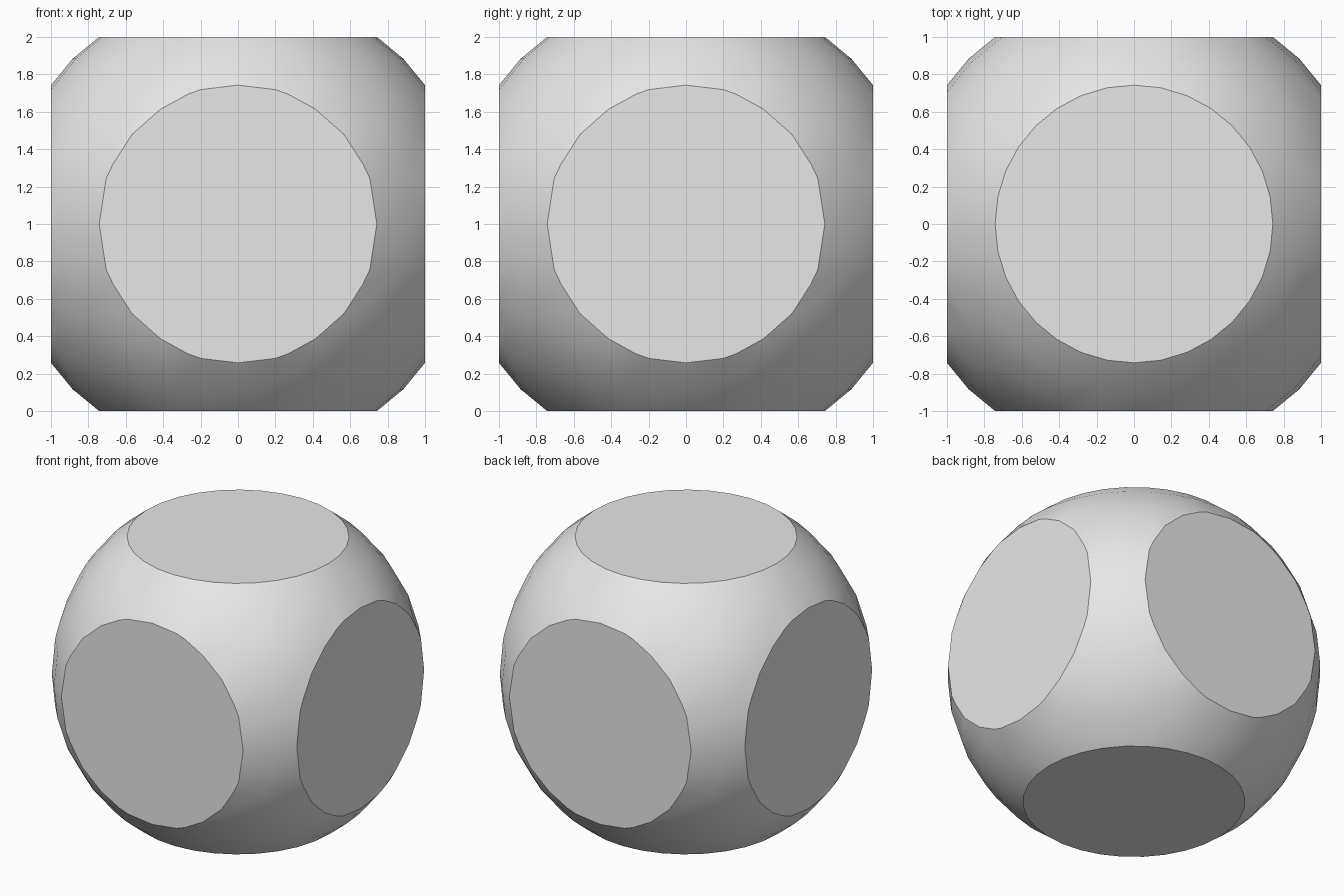
import bpy
import bmesh
from math import radians
from mathutils import Vector

# Remove the default object
default = bpy.data.objects.get("Cube")
if default:
    bpy.data.objects.remove(default, do_unlink=True)

RADIUS = 1.25   # sphere before trimming
HALF = 1.0      # distance from the centre to each flat
CENTRE = Vector((0, 0, HALF))

# Light grey material
grey = bpy.data.materials.new("light_grey")
grey.use_nodes = True
colour = (0.8, 0.8, 0.8, 1)
grey.diffuse_color = colour
grey.node_tree.nodes["Principled BSDF"].inputs["Base Color"].default_value = colour

# Sphere trimmed by the six sides of a cube
bm = bmesh.new()
bmesh.ops.create_uvsphere(bm, u_segments=32, v_segments=16, radius=RADIUS)
for axis in range(3):
    for sign in (-1, 1):
        normal = Vector((0, 0, 0))
        normal[axis] = sign
        cut = bmesh.ops.bisect_plane(
            bm, geom=bm.verts[:] + bm.edges[:] + bm.faces[:], dist=1e-5,
            plane_co=normal * HALF, plane_no=normal, clear_outer=True)
        # Close the opening with one flat face
        rim = [e for e in cut["geom_cut"] if isinstance(e, bmesh.types.BMEdge)]
        bmesh.ops.contextual_create(bm, geom=rim)
bmesh.ops.recalc_face_normals(bm, faces=bm.faces[:])
bmesh.ops.translate(bm, verts=bm.verts[:], vec=CENTRE)

mesh = bpy.data.meshes.new("trimmed_sphere")
bm.to_mesh(mesh)
bm.free()
mesh.materials.append(grey)
body = bpy.data.objects.new("trimmed_sphere", mesh)
bpy.context.collection.objects.link(body)

# Smooth curved surface with crisp rims around the flats
bpy.ops.object.select_all(action="DESELECT")
body.select_set(True)
bpy.context.view_layer.objects.active = body
bpy.ops.object.shade_smooth_by_angle(angle=radians(25))
